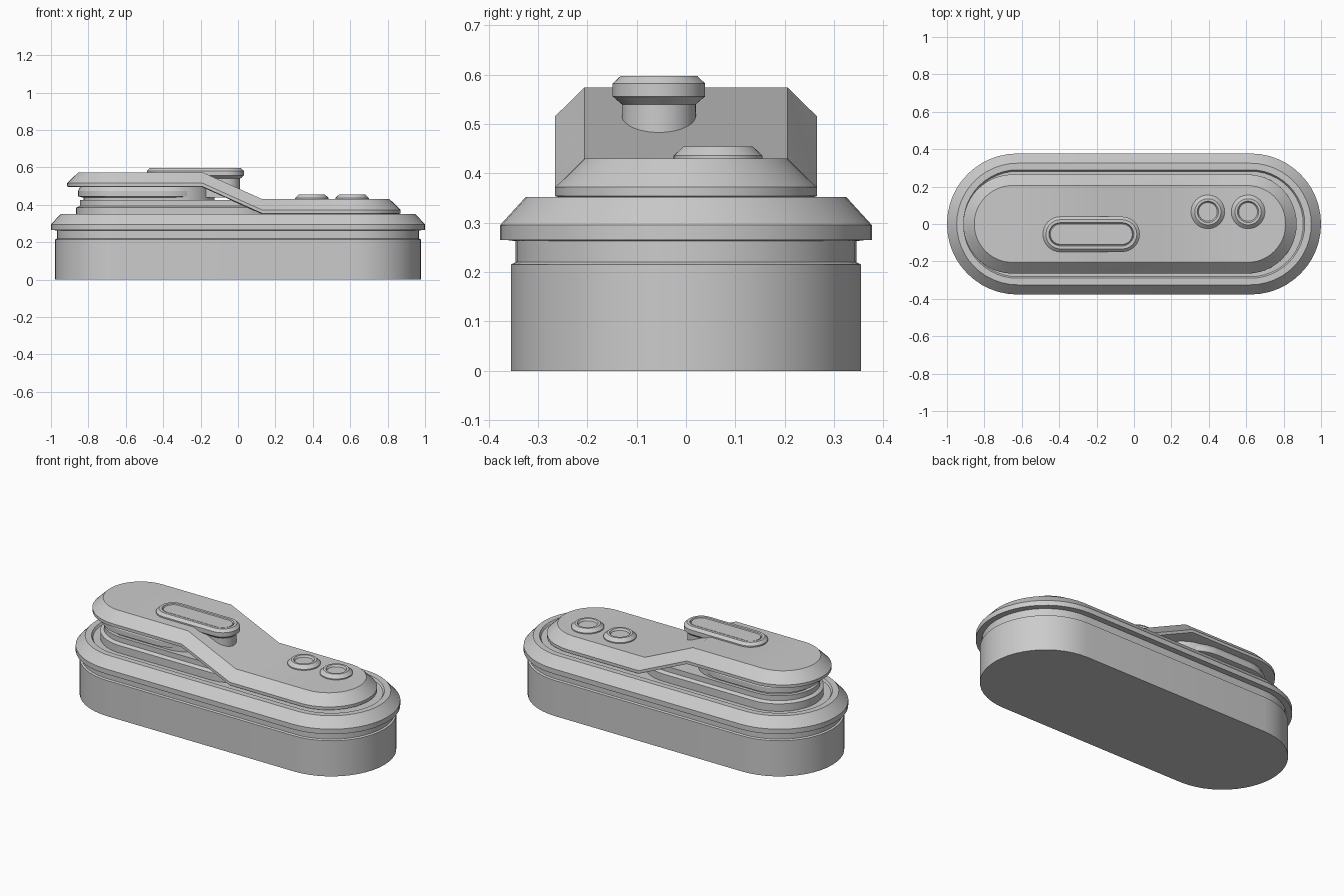
import bpy, bmesh, math

if "Cube" in bpy.data.objects:
    bpy.data.objects.remove(bpy.data.objects["Cube"])


def loft(name, cx, cy, x0, x1, profile, cuts=(), lift=lambda x: 0.0, n=24):
    """Stack stadium outlines. x0/x1: centres of end arcs; profile: (radius, z) pairs."""
    bm = bmesh.new()
    rings = []
    for r, z in profile:
        pts = [(x1 + r * math.cos(a), r * math.sin(a))
               for a in (math.pi * (i / n - 0.5) for i in range(n + 1))]
        pts += [(x, r) for x in sorted(cuts, reverse=True)]
        pts += [(x0 + r * math.cos(a), r * math.sin(a))
                for a in (math.pi * (i / n + 0.5) for i in range(n + 1))]
        pts += [(x, -r) for x in sorted(cuts)]
        rings.append([bm.verts.new((cx + x, cy + y, z + lift(x))) for x, y in pts])
    count = len(rings[0])
    for low, high in zip(rings, rings[1:]):
        for j in range(count):
            k = (j + 1) % count
            bm.faces.new((low[j], low[k], high[k], high[j]))
    # caps: strips joining each point to its mirror in y
    for ring in (rings[0], rings[-1]):
        for j in range(n // 2, n // 2 + count // 2):
            ids = [j % count, (j + 1) % count, (n - j - 1) % count, (n - j) % count]
            bm.faces.new([ring[i] for i in dict.fromkeys(ids)])
    bmesh.ops.remove_doubles(bm, verts=bm.verts, dist=1e-5)
    bmesh.ops.dissolve_degenerate(bm, dist=1e-5, edges=bm.edges)
    bmesh.ops.recalc_face_normals(bm, faces=bm.faces)
    mesh = bpy.data.meshes.new(name)
    bm.to_mesh(mesh)
    bm.free()
    obj = bpy.data.objects.new(name, mesh)
    bpy.context.collection.objects.link(obj)
    bpy.ops.object.select_all(action='DESELECT')
    obj.select_set(True)
    bpy.context.view_layer.objects.active = obj
    bpy.ops.object.shade_smooth_by_angle(angle=math.radians(25))
    return obj


# Base with a slim neck line under the rim
loft("base", 0, 0, -0.623, 0.623,
     [(0.355, 0), (0.355, 0.215), (0.345, 0.22), (0.345, 0.27)])

# Overhanging rim with chamfered lip and shallow inner groove
loft("rim", 0, 0, -0.623, 0.623,
     [(0.34, 0.262), (0.363, 0.265), (0.377, 0.265), (0.377, 0.295),
      (0.325, 0.352), (0.29, 0.352), (0.282, 0.34)])

# Stepped support below the raised half of the cover
loft("support_lower", 0, 0, -0.62, -0.02,
     [(0.245, 0.33), (0.245, 0.385), (0.225, 0.395), (0.225, 0.425)])
loft("support_neck", 0, 0, -0.62, -0.33, [(0.205, 0.41), (0.205, 0.52)])
loft("support_upper", 0, 0, -0.62, -0.40,
     [(0.215, 0.44), (0.235, 0.445), (0.235, 0.475), (0.22, 0.505)])

# Cover plate: flat on the right, ramping up to a raised left half
RAMP_LEFT, RAMP_RIGHT, STEP = -0.19, 0.13, 0.144


def ramp(x):
    t = (RAMP_RIGHT - x) / (RAMP_RIGHT - RAMP_LEFT)
    return STEP * min(1, max(0, t))


loft("cover_plate", 0, 0, -0.648, 0.605,
     [(0.25, 0.350), (0.265, 0.354), (0.265, 0.372), (0.206, 0.43)],
     cuts=(RAMP_LEFT, RAMP_RIGHT), lift=ramp)

# Sliding switch on a neck, with a grooved top
loft("slider_neck", -0.228, -0.055, -0.165, 0.165,
     [(0.075, 0.44), (0.075, 0.54), (0.09, 0.553)])
loft("slider_cap", -0.228, -0.055, -0.165, 0.165,
     [(0.085, 0.55), (0.094, 0.556), (0.094, 0.582), (0.078, 0.597),
      (0.062, 0.597), (0.058, 0.589), (0.054, 0.594)])

# Two round buttons with dished tops
for i, x in enumerate((0.395, 0.61)):
    loft(f"button_{i + 1}", x, 0.065, 0, 0,
         [(0.09, 0.42), (0.09, 0.436), (0.07, 0.455), (0.057, 0.455), (0.05, 0.444)])
